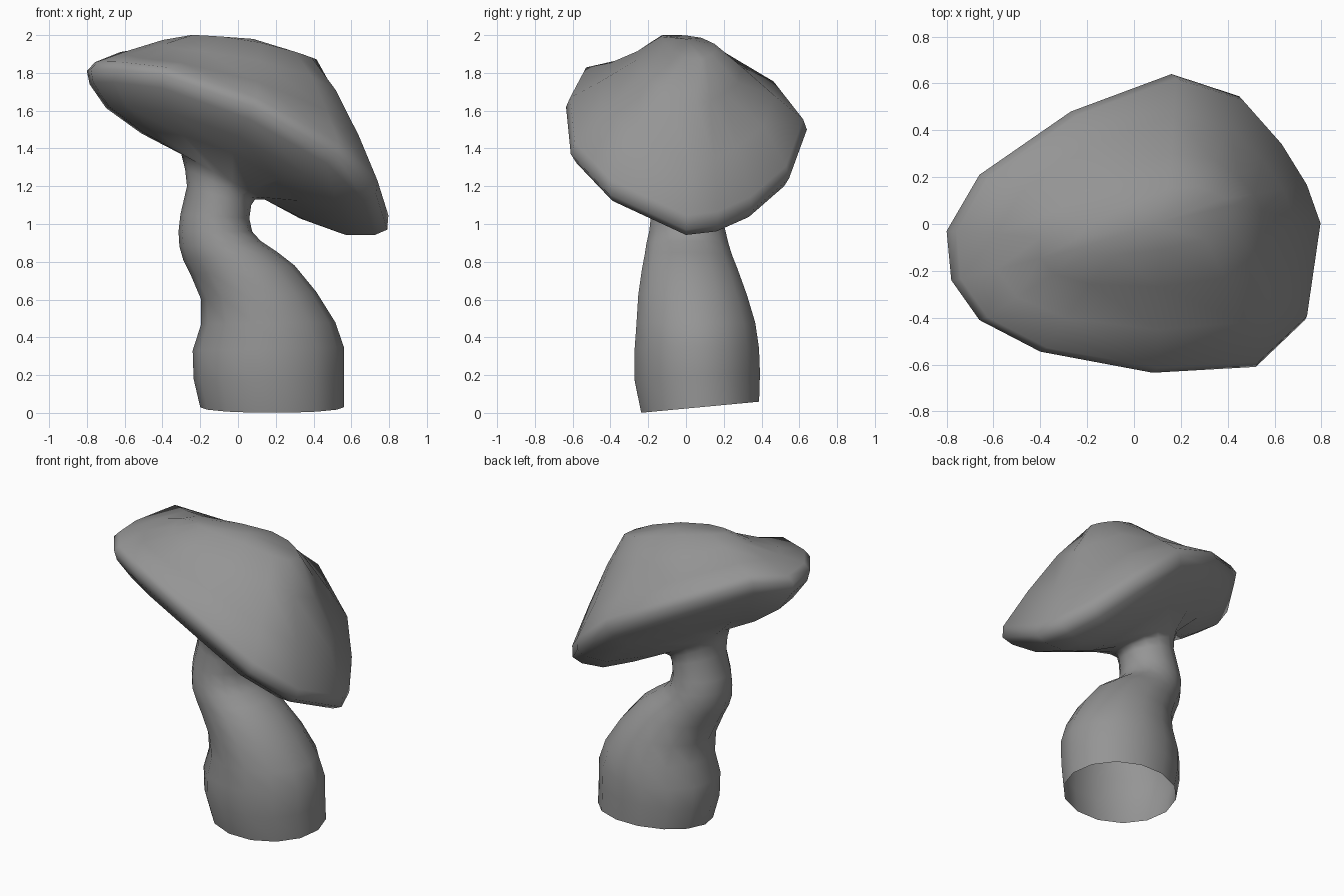
import bpy
import bmesh
import math
from mathutils import Vector

cube = bpy.data.objects.get("Cube")
if cube:
    bpy.data.objects.remove(cube, do_unlink=True)

grey = bpy.data.materials.new("stone grey")
grey.use_nodes = True
colour = (0.3, 0.3, 0.3, 1)
grey.diffuse_color = colour
grey.node_tree.nodes["Principled BSDF"].inputs["Base Color"].default_value = colour


def loft(name, rings, tip):
    """Skin a list of equal rings, open at the start and closed at the tip."""
    bm = bmesh.new()
    loops = [[bm.verts.new(p) for p in ring] for ring in rings]
    count = len(loops[0])
    for low, high in zip(loops, loops[1:]):
        for i in range(count):
            j = (i + 1) % count
            bm.faces.new((low[i], low[j], high[j], high[i]))
    centre = bm.verts.new(tip)
    for i in range(count):
        bm.faces.new((loops[-1][i], loops[-1][(i + 1) % count], centre))
    bmesh.ops.recalc_face_normals(bm, faces=bm.faces[:])
    mesh = bpy.data.meshes.new(name)
    bm.to_mesh(mesh)
    bm.free()
    mesh.materials.append(grey)
    for poly in mesh.polygons:
        poly.use_smooth = True
    obj = bpy.data.objects.new(name, mesh)
    bpy.context.collection.objects.link(obj)


# Uneven tilted rim of the cap, clockwise from the low lip
rim = [Vector(p) for p in (
    (0.79, 0.0, 0.97), (0.73, -0.41, 1.16), (0.52, -0.61, 1.37),
    (0.08, -0.635, 1.62), (-0.40, -0.545, 1.79), (-0.66, -0.41, 1.82),
    (-0.78, -0.24, 1.82), (-0.80, -0.03, 1.81), (-0.66, 0.21, 1.87),
    (-0.27, 0.48, 1.71), (0.16, 0.64, 1.50), (0.45, 0.545, 1.24),
    (0.62, 0.35, 1.07), (0.73, 0.17, 0.99))]
middle = Vector((0, 0, 1.38))
up = Vector((0.47, 0, 0.88))


# Stem: each ring is given by its left and right ends (x, z) and its y range
def stem_ring(x0, z0, x1, z1, y0, y1, lean=0.0):
    ring = []
    for i in range(len(rim)):
        a = -math.tau * i / len(rim)
        u, v = (1 + math.cos(a)) / 2, (1 + math.sin(a)) / 2
        z = z0 + (z1 - z0) * u + lean * (v - 0.5)
        ring.append((x0 + (x1 - x0) * u, y0 + (y1 - y0) * v, z))
    return ring


stem_sections = [
    (-0.20, 0.03, 0.56, 0.03, -0.245, 0.395, 0.06),
    (-0.235, 0.18, 0.56, 0.20, -0.28, 0.40, 0.04),
    (-0.24, 0.33, 0.56, 0.35, -0.28, 0.395),
    (-0.195, 0.47, 0.515, 0.48, -0.27, 0.375),
    (-0.195, 0.60, 0.415, 0.64, -0.26, 0.33),
    (-0.25, 0.73, 0.30, 0.78, -0.24, 0.28),
    (-0.29, 0.81, 0.21, 0.85, -0.225, 0.25),
    (-0.31, 0.88, 0.12, 0.91, -0.215, 0.23),
    (-0.315, 0.96, 0.075, 0.96, -0.20, 0.215),
    (-0.305, 1.05, 0.06, 1.03, -0.19, 0.195),
    (-0.27, 1.20, 0.07, 1.10, -0.18, 0.18),
    (-0.28, 1.29, 0.09, 1.13, -0.18, 0.18),
    (-0.30, 1.37, 0.14, 1.13, -0.20, 0.20),
]


# Cap: the underside and the ridged top both grow from the rim
def ridge(p):
    """Point on the crest that belongs to a rim point."""
    t = (p.x + 0.8) / 1.6
    return Vector((-0.25 + 0.67 * t, 0.2 * p.y - 0.06 + 0.14 * t,
                   2.0 - 0.13 * t * t))


def under_ring(inset, depth):
    return [p.lerp(middle, inset) - up * depth for p in rim]


def top_ring(t, bulge, hollow):
    """Bulges at the low end of the cap and sinks along the flanks behind it."""
    return [p.lerp(ridge(p), t) + up * (bulge - hollow * abs(p.y) * (0.5 - p.x))
            for p in rim]


rings = [stem_ring(*s) for s in stem_sections]
rings += [under_ring(0.45, 0.155), under_ring(0.2, 0.125), under_ring(0.05, 0.055),
          rim, top_ring(0.04, 0.045, 0.02), top_ring(0.35, 0.05, 0.12),
          top_ring(0.7, 0.04, 0.12), top_ring(1.0, 0.0, 0.0)]
loft("mushroom_stem_and_cap", rings, Vector((0.08, 0.0, 1.98)))
